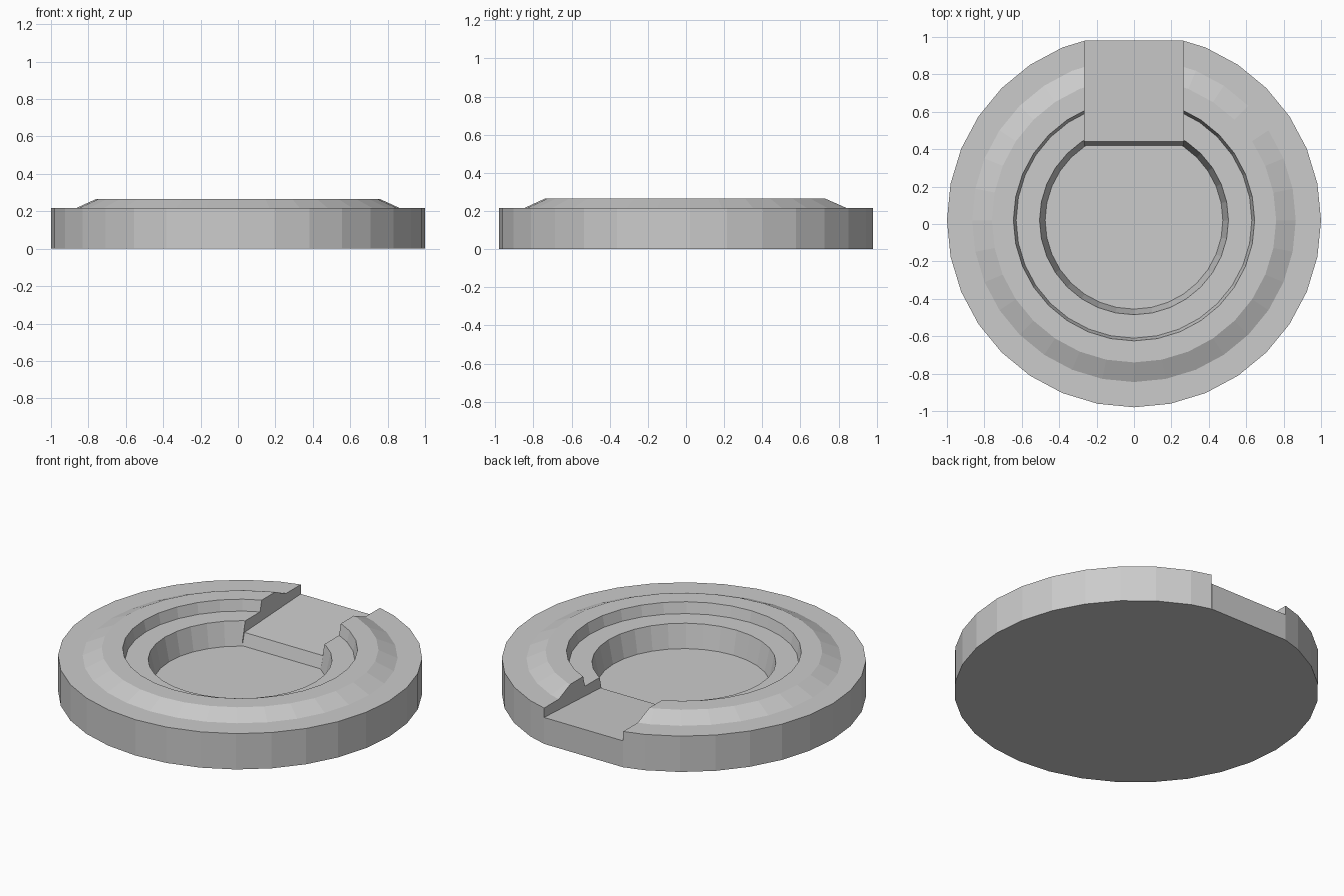
import bpy, bmesh, math

if "Cube" in bpy.data.objects:
    bpy.data.objects.remove(bpy.data.objects["Cube"])

SEGMENTS = 32
CENTRE_Y = 0.02
SLOT = 0.265

grey = bpy.data.materials.new("plain grey")
grey.diffuse_color = (0.6, 0.6, 0.6, 1)
grey.use_nodes = True
grey.node_tree.nodes["Principled BSDF"].inputs["Base Color"].default_value = grey.diffuse_color


def make_object(name, bm):
    bmesh.ops.recalc_face_normals(bm, faces=bm.faces)
    mesh = bpy.data.meshes.new(name)
    bm.to_mesh(mesh)
    bm.free()
    mesh.materials.append(grey)
    obj = bpy.data.objects.new(name, mesh)
    bpy.context.collection.objects.link(obj)
    return obj


def turned(name, profile):
    """Revolve an (r, z) profile and cap its two ends."""
    bm = bmesh.new()
    rings = []
    for r, z in profile:
        ring = []
        for i in range(SEGMENTS):
            a = 2 * math.pi * i / SEGMENTS
            ring.append(bm.verts.new((r * math.cos(a), CENTRE_Y + r * math.sin(a), z)))
        rings.append(ring)
    for low, high in zip(rings, rings[1:]):
        for i in range(SEGMENTS):
            j = (i + 1) % SEGMENTS
            bm.faces.new((low[i], low[j], high[j], high[i]))
    bm.faces.new(rings[0])
    bm.faces.new(rings[-1])
    return make_object(name, bm)


def prism(name, profile):
    """Extrude a (y, z) profile across the slot width."""
    bm = bmesh.new()
    left = [bm.verts.new((-SLOT, y, z)) for y, z in profile]
    right = [bm.verts.new((SLOT, y, z)) for y, z in profile]
    n = len(profile)
    for i in range(n):
        j = (i + 1) % n
        bm.faces.new((left[i], left[j], right[j], right[i]))
    bm.faces.new(left)
    bm.faces.new(right)
    return make_object(name, bm)


def combine(target, other, operation):
    mod = target.modifiers.new(operation.lower(), 'BOOLEAN')
    mod.operation = operation
    mod.solver = 'EXACT'
    mod.object = other
    bpy.context.view_layer.objects.active = target
    bpy.ops.object.modifier_apply(modifier=mod.name)
    bpy.data.objects.remove(other)


# Round dish: outer wall, rim, raised bevelled ring, ledge and sunken cup
dish = turned("round_dish", [
    (1.0, 0), (1.0, 0.217), (0.865, 0.217), (0.76, 0.265), (0.645, 0.265),
    (0.63, 0.2), (0.505, 0.2), (0.475, 0.06)])

# Slot through the back, then its gently sloping floor
combine(dish, prism("slot_cutter", [(0.42, -1), (1.5, -1), (1.5, 1), (0.42, 1)]),
        'DIFFERENCE')
combine(dish, prism("slot_floor", [(0.42, 0), (0.98, 0), (0.98, 0.16),
                                   (0.44, 0.133), (0.42, 0.06)]), 'UNION')
